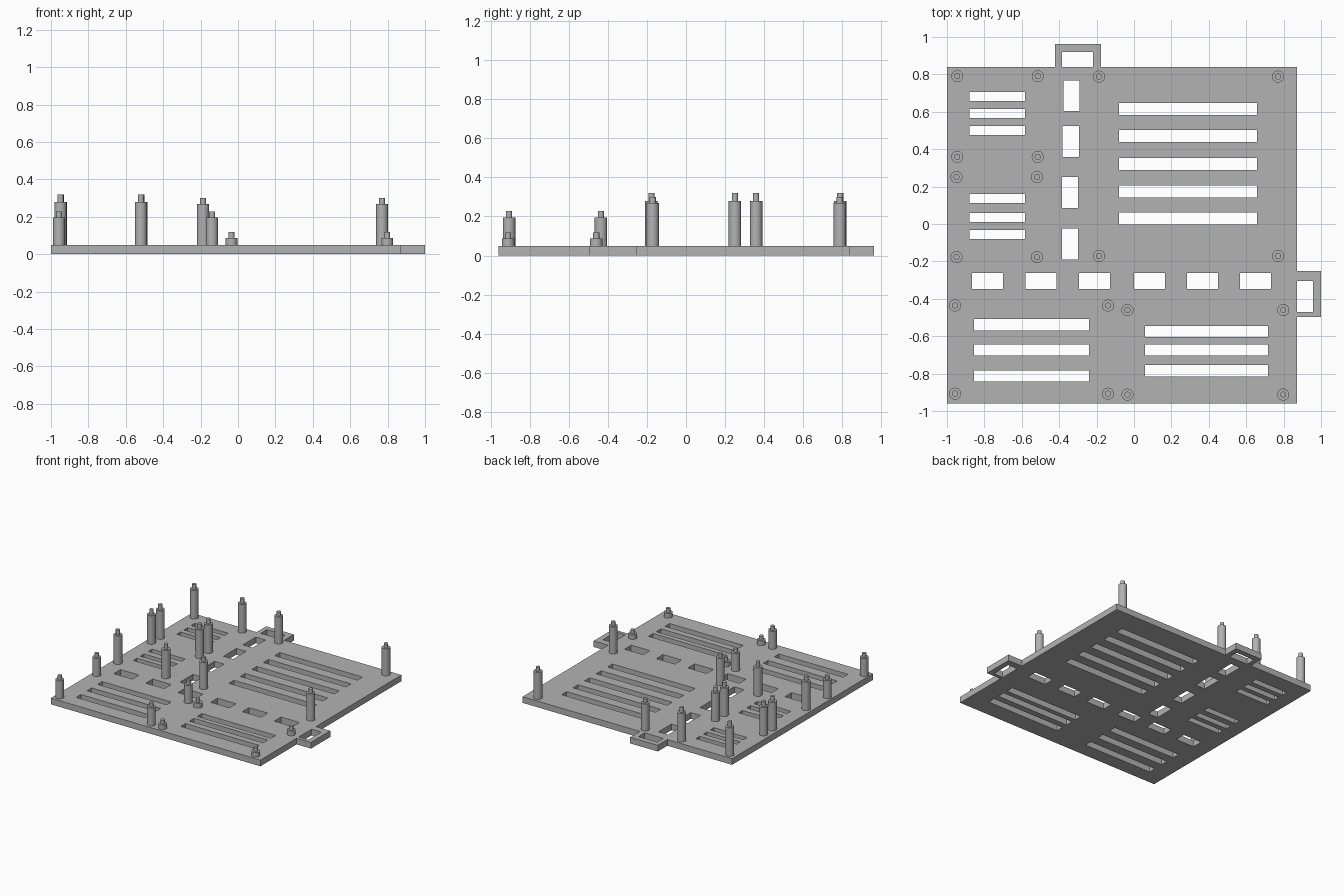
import bpy
import bmesh
import math
from mathutils import Matrix

cube = bpy.data.objects.get("Cube")
if cube:
    bpy.data.objects.remove(cube, do_unlink=True)

grey = bpy.data.materials.new("plain grey")
grey.use_nodes = True
COLOUR = (0.45, 0.45, 0.45, 1)
grey.diffuse_color = COLOUR
grey.node_tree.nodes["Principled BSDF"].inputs["Base Color"].default_value = COLOUR

THICK = 0.05


def finish(name, bm):
    bmesh.ops.recalc_face_normals(bm, faces=bm.faces)
    mesh = bpy.data.meshes.new(name)
    bm.to_mesh(mesh)
    bm.free()
    mesh.materials.append(grey)
    obj = bpy.data.objects.new(name, mesh)
    bpy.context.collection.objects.link(obj)
    return obj


def prism(bm, outline, z0, z1):
    face = bm.faces.new([bm.verts.new((x, y, z0)) for x, y in outline])
    top = bmesh.ops.extrude_face_region(bm, geom=[face])["geom"]
    verts = [v for v in top if isinstance(v, bmesh.types.BMVert)]
    bmesh.ops.translate(bm, verts=verts, vec=(0, 0, z1 - z0))


def slot(bm, x0, x1, y0, y1):
    prism(bm, [(x0, y0), (x1, y0), (x1, y1), (x0, y1)], -0.1, 0.2)


# Base plate outline with a loop tab on the back and on the left side
L, R, F, B = -1.0, 0.872, -0.96, 0.84
bm = bmesh.new()
prism(bm, [(L, F), (R, F), (R, -0.497), (1.0, -0.497), (1.0, -0.251), (R, -0.251),
           (R, B), (-0.176, B), (-0.176, 0.963), (-0.422, 0.963), (-0.422, B), (L, B)],
      0, THICK)
plate = finish("base_plate", bm)

# Vent slots: x range, slot depth, row centres
bm = bmesh.new()
vents = [
    (-0.88, -0.583, 0.048, (0.682, 0.59, 0.5, 0.136, 0.035, -0.056)),
    (-0.08, 0.658, 0.064, (0.615, 0.47, 0.322, 0.174, 0.03)),
    (-0.856, -0.24, 0.06, (-0.539, -0.674, -0.813)),
    (0.059, 0.717, 0.06, (-0.575, -0.674, -0.785)),
]
for x0, x1, depth, rows in vents:
    for y in rows:
        slot(bm, x0, x1, y - depth / 2, y + depth / 2)

# Cable openings: a column and a row
for x, y in ((-0.335, 0.685), (-0.338, 0.441), (-0.342, 0.168), (-0.342, -0.107)):
    slot(bm, x - 0.043, x + 0.043, y - 0.082, y + 0.082)
for x in (-0.783, -0.497, -0.211, 0.083, 0.366, 0.65):
    slot(bm, x - 0.083, x + 0.083, -0.348, -0.262)

# Tab openings
slot(bm, -0.385, -0.219, B, 0.92)
slot(bm, R, 0.957, -0.47, -0.305)
cutter = finish("slot_cutter", bm)
cutter.hide_render = True

cut = plate.modifiers.new("slots", 'BOOLEAN')
cut.operation = 'DIFFERENCE'
cut.solver = 'EXACT'
cut.object = cutter
bpy.context.view_layer.objects.active = plate
bpy.ops.object.modifier_apply(modifier=cut.name)
bpy.data.objects.remove(cutter, do_unlink=True)


# Standoff with a locating pin on top
def standoff(name, x, y, shoulder, tip):
    bm = bmesh.new()
    for radius, z0, z1 in ((0.032, THICK - 0.005, shoulder), (0.016, shoulder - 0.005, tip)):
        bmesh.ops.create_cone(bm, cap_ends=True, segments=24, radius1=radius, radius2=radius,
                              depth=z1 - z0, matrix=Matrix.Translation((x, y, (z0 + z1) / 2)))
    obj = finish(name, bm)
    bpy.ops.object.select_all(action='DESELECT')
    obj.select_set(True)
    bpy.context.view_layer.objects.active = obj
    bpy.ops.object.shade_smooth_by_angle(angle=math.radians(35))


# Four standoffs per board: x pair, y pair, shoulder and tip heights
boards = {
    "back_right": ((-0.945, -0.515), (0.79, 0.359), 0.28, 0.32),
    "middle_right": ((-0.949, -0.519), (0.251, -0.177), 0.28, 0.32),
    "back_left": ((-0.187, 0.77), (0.788, -0.171), 0.268, 0.3),
    "front_right": ((-0.957, -0.139), (-0.436, -0.907), 0.195, 0.227),
    "front_left": ((-0.035, 0.798), (-0.46, -0.912), 0.087, 0.118),
}
for board, (xs, ys, shoulder, tip) in boards.items():
    for i, x in enumerate(xs):
        for j, y in enumerate(ys):
            standoff(f"{board}_standoff_{2 * i + j + 1}", x, y, shoulder, tip)
